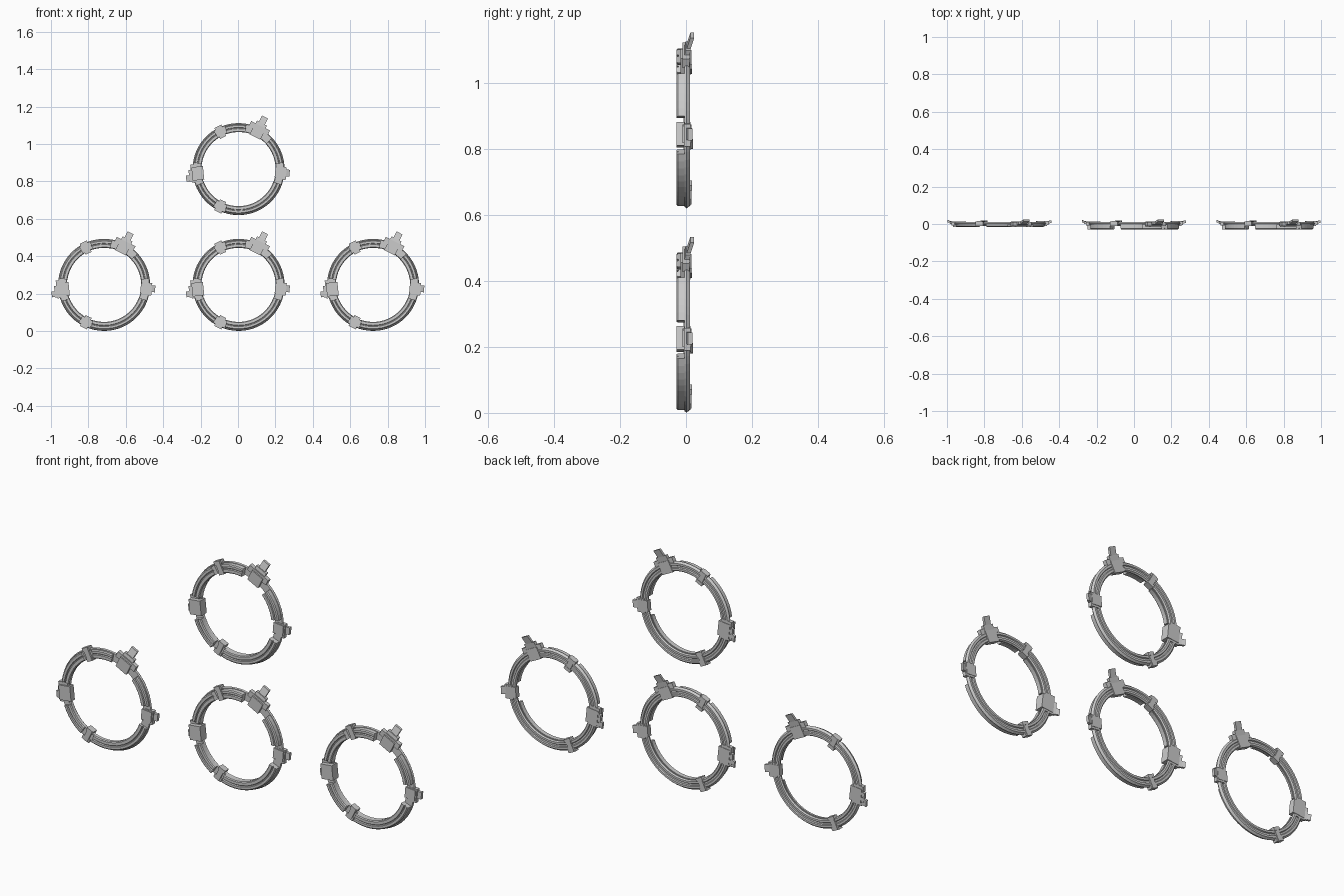
import bpy, math
from math import cos, sin, radians

if "Cube" in bpy.data.objects:
    bpy.data.objects.remove(bpy.data.objects["Cube"])


def mesh_object(name, verts, faces, smooth=False):
    me = bpy.data.meshes.new(name)
    me.from_pydata(verts, [], faces)
    ob = bpy.data.objects.new(name, me)
    bpy.context.collection.objects.link(ob)
    import bmesh
    bm = bmesh.new()
    bm.from_mesh(me)
    bmesh.ops.recalc_face_normals(bm, faces=bm.faces)
    bm.to_mesh(me)
    bm.free()
    return ob


def polar(c, r, t, y, a):
    # local radial / tangential / depth coordinates to world
    return (c[0] + r * cos(a) - t * sin(a), y, c[1] + r * sin(a) + t * cos(a))


def arc(name, c, profile, a0, a1):
    # sweep an (r, y) profile around the ring from a0 to a1 degrees
    full = abs(a1 - a0) >= 360
    n = max(3, round(abs(a1 - a0) / 6))
    rows = n if full else n + 1
    k = len(profile)
    verts = [polar(c, r, 0, y, radians(a0 + (a1 - a0) * i / n))
             for i in range(rows) for r, y in profile]
    faces = []
    for i in range(n):
        j = (i + 1) % rows
        for p in range(k):
            q = (p + 1) % k
            faces.append((i * k + p, i * k + q, j * k + q, j * k + p))
    if not full:
        faces += [tuple(range(k)), tuple(range(n * k, n * k + k))]
    return mesh_object(name, verts, faces)


def block(name, c, deg, r, t, y, lean=0.0):
    # box aligned to the ring radius; lean shifts its outer end in depth
    a = radians(deg)
    verts = [polar(c, rr, tt, yy + (lean if rr == r[1] else 0), a)
             for rr in r for tt in t for yy in y]
    faces = [(0, 1, 3, 2), (4, 6, 7, 5), (0, 4, 5, 1),
             (2, 3, 7, 6), (0, 2, 6, 4), (1, 5, 7, 3)]
    return mesh_object(name, verts, faces)


def ring(tag, c, front):
    # continuous core with raised rear rim
    core = [(.202, -.004), (.242, -.004), (.246, .002), (.242, .007),
            (.238, .012), (.228, .012), (.225, .007), (.217, .007),
            (.214, .012), (.204, .012), (.199, .006)]
    arc(tag + "_core_ring", c, core, 0, 360)

    # grooved front housings between the clips
    g = front + .007
    housing = [(.198, -.003), (.198, front + .004), (.202, front),
               (.216, front), (.218, g), (.221, g), (.223, front),
               (.234, front), (.239, front + .004), (.239, -.003)]
    for i, (a0, a1) in enumerate([(8, 43), (80, 108), (123, 172),
                                  (201, 236), (252, 340)]):
        arc(f"{tag}_front_housing_{i}", c, housing, a0, a1)

    # two narrow straps
    for i, deg in enumerate((116, 244)):
        block(f"{tag}_strap_{i}", c, deg, (.188, .254), (-.013, .013), (-.012, .016))
        block(f"{tag}_strap_cap_{i}", c, deg, (.236, .254), (-.021, .021), (-.010, .014))
        block(f"{tag}_strap_foot_{i}", c, deg, (.188, .204), (-.018, .018), (-.010, .018))

    # large cross-shaped latch
    b = 63
    d = max(front, -.016)
    block(tag + "_latch_body", c, b, (.193, .250), (-.032, .032), (d, .014))
    block(tag + "_latch_arms", c, b, (.230, .260), (-.056, .056), (d + .006, .010))
    block(tag + "_latch_neck", c, b, (.250, .276), (-.030, .030), (-.006, .010), .004)
    block(tag + "_latch_prong", c, b, (.262, .312), (-.018, .018), (-.002, .010), .015)

    # left box clamp with stepped tab
    e = 186
    block(tag + "_clamp_body", c, e, (.188, .250), (-.036, .036), (front, .014))
    block(tag + "_clamp_plate", c, e, (.205, .255), (-.050, .046), (-.008, .012))
    block(tag + "_clamp_step", c, e, (.250, .267), (-.022, .040), (-.004, .010), .005)
    block(tag + "_clamp_tab", c, e, (.262, .284), (.006, .037), (.000, .012), .009)

    # right small clamp with tab
    f = -5
    block(tag + "_side_clamp_body", c, f, (.196, .250), (-.026, .026), (-.010, .016))
    block(tag + "_side_clamp_plate", c, f, (.212, .256), (-.036, .032), (-.006, .014))
    block(tag + "_side_clamp_tab", c, f, (.252, .274), (-.016, .020), (.000, .014), .006)


# three rings in a row and one above the middle
ring("left", (-.716, .247), -.016)
ring("middle", (.003, .247), -.029)
ring("right", (.722, .247), -.029)
ring("upper", (.003, .866), -.029)
